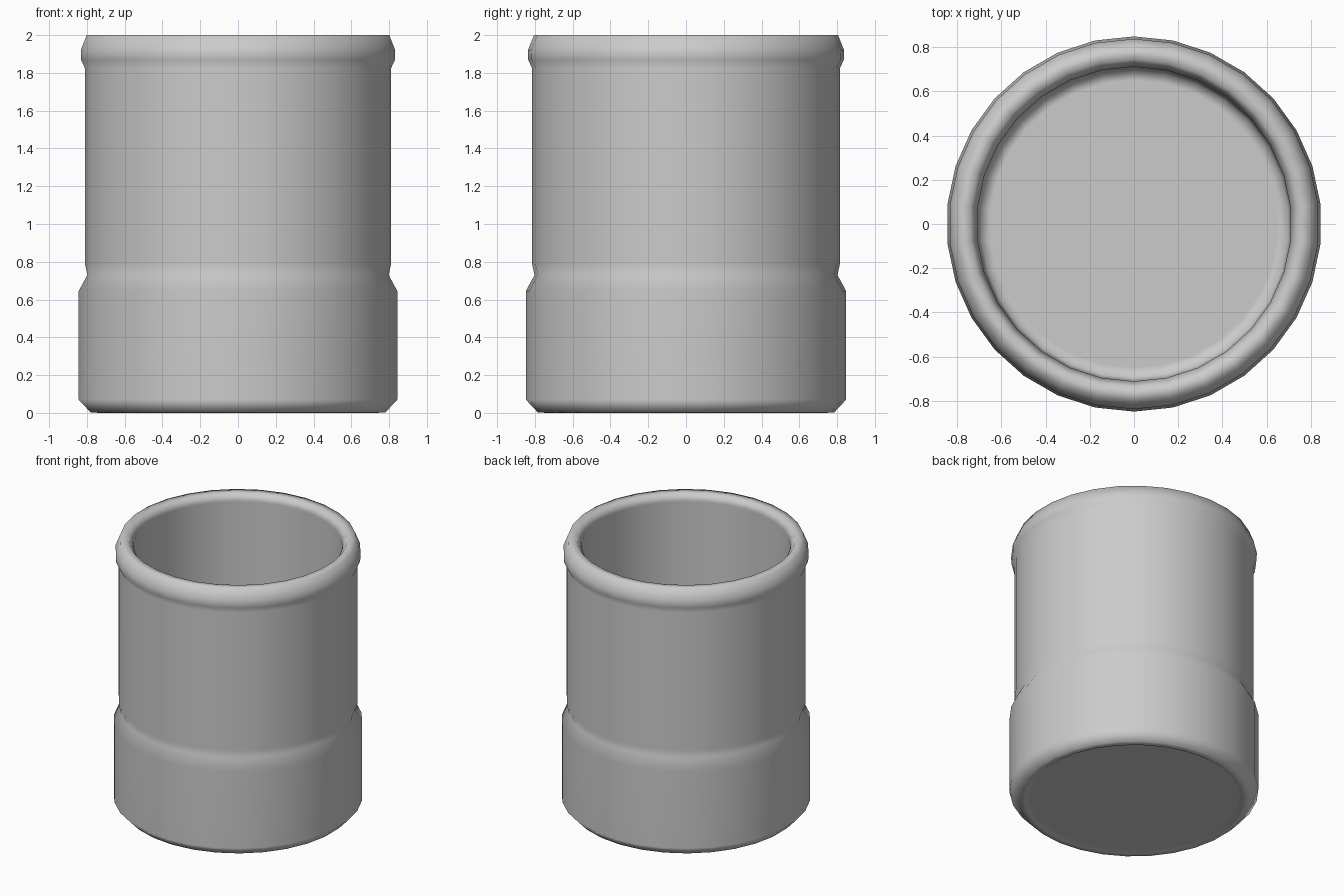
import bpy, bmesh
from math import pi, sin, cos

if "Cube" in bpy.data.objects:
    bpy.data.objects.remove(bpy.data.objects["Cube"])

SIDES = 30

def lathe(name, profile):
    """Closed surface of revolution; both profile ends are capped."""
    bm = bmesh.new()
    rings = []
    for r, z in profile:
        ring = []
        for i in range(SIDES):
            a = pi / 2 + 2 * pi * i / SIDES
            ring.append(bm.verts.new((r * cos(a), r * sin(a), z)))
        rings.append(ring)
    for low, high in zip(rings, rings[1:]):
        for i in range(SIDES):
            j = (i + 1) % SIDES
            bm.faces.new((low[i], low[j], high[j], high[i]))
    bm.faces.new(rings[0][::-1])
    bm.faces.new(rings[-1])
    bmesh.ops.recalc_face_normals(bm, faces=bm.faces)
    mesh = bpy.data.meshes.new(name)
    bm.to_mesh(mesh)
    bm.free()
    for p in mesh.polygons:
        p.use_smooth = True
    obj = bpy.data.objects.new(name, mesh)
    bpy.context.collection.objects.link(obj)
    # Large faces keep clean shading, small bevels carry the gradient
    obj.modifiers.new("weighted_normals", 'WEIGHTED_NORMAL').weight = 75
    return obj

# Outside, from the slightly recessed base up to the rim
outside = [(0.71, 0.02), (0.74, 0.0), (0.785, 0.003), (0.848, 0.07), (0.848, 0.645),
           (0.802, 0.73), (0.815, 0.79), (0.815, 1.825),
           (0.835, 1.868), (0.837, 1.92), (0.805, 2.0)]
# Inside, from the rim straight down to the rounded floor edge
inside = [(0.745, 2.0), (0.711, 1.95), (0.711, 0.27),
          (0.695, 0.225), (0.65, 0.20)]

lathe("cup_body", outside + inside)
